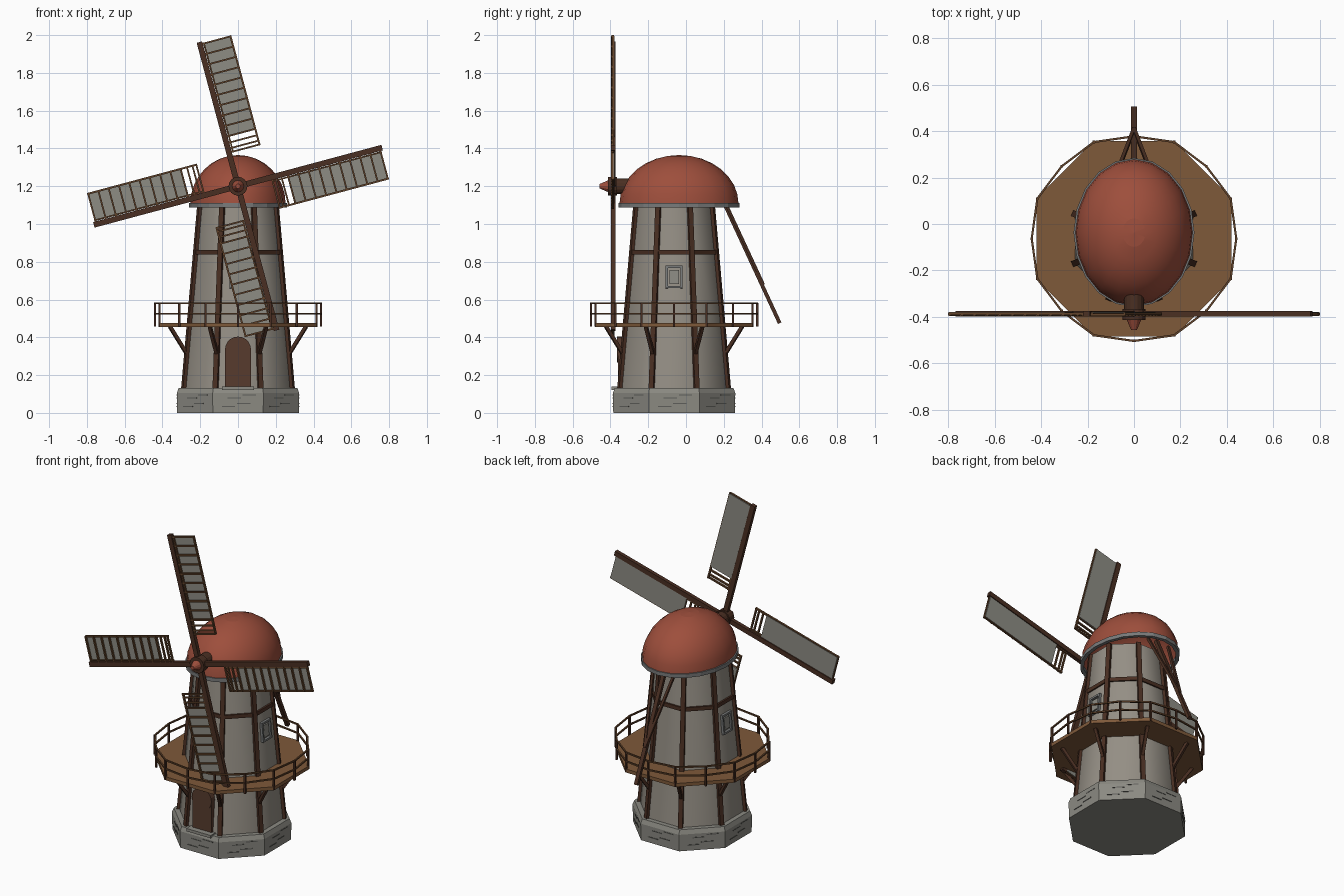
import bpy, bmesh
from math import sin, cos, pi, radians
from mathutils import Vector, Matrix

cube = bpy.data.objects.get("Cube")
if cube:
    bpy.data.objects.remove(cube, do_unlink=True)


def material(name, *rgb):
    m = bpy.data.materials.new(name)
    m.use_nodes = True
    m.diffuse_color = (*rgb, 1)
    m.node_tree.nodes["Principled BSDF"].inputs["Base Color"].default_value = (*rgb, 1)
    return m


wall = material("wall plaster", .30, .275, .235)
stone = material("stone grey", .26, .255, .225)
dark_stone = material("dark stone", .11, .11, .10)
red = material("roof red", .34, .077, .045)
plank = material("plank brown", .21, .10, .042)
beam_mat = material("dark timber", .068, .028, .016)
slat_mat = material("slat brown", .12, .055, .023)
cloth = material("sail cloth", .27, .265, .23)
door_mat = material("door brown", .095, .044, .027)
rim_mat = material("rim grey", .19, .195, .195)

CY = -.063                       # tower axis in y
V = Vector
EIGHTH = pi / 4
CORNER = 1 / cos(pi / 8)


class Part:
    """Collects primitives into one mesh object."""

    def __init__(self):
        self.bm = bmesh.new()

    def beam(self, p, q, w, d, ref):
        p, q = V(p), V(q)
        z = q - p
        side = z.cross(V(ref)).normalized()
        up = z.cross(side).normalized()
        m = Matrix((side * w, up * d, z)).transposed().to_4x4()
        m.translation = (p + q) / 2
        bmesh.ops.create_cube(self.bm, size=1, matrix=m)

    def cone(self, p, q, r1, r2, n, turn=0, caps=True, scale=(1, 1, 1)):
        p, q = V(p), V(q)
        m = (Matrix.Translation((p + q) / 2) @ Matrix.Diagonal((*scale, 1))
             @ (q - p).to_track_quat('Z', 'Y').to_matrix().to_4x4()
             @ Matrix.Rotation(turn, 4, 'Z'))
        bmesh.ops.create_cone(self.bm, cap_ends=caps, segments=n, radius1=r1,
                              radius2=r2, depth=(q - p).length, matrix=m)

    def octagon(self, z0, z1, a0, a1):
        self.cone((0, CY, z0), (0, CY, z1), a0 * CORNER, a1 * CORNER, 8, pi / 8)

    def finish(self, name, mat, smooth=False):
        me = bpy.data.meshes.new(name)
        bmesh.ops.recalc_face_normals(self.bm, faces=self.bm.faces)
        for f in self.bm.faces:
            f.smooth = smooth and abs(f.normal.z) < .995
        self.bm.to_mesh(me)
        self.bm.free()
        me.materials.append(mat)
        ob = bpy.data.objects.new(name, me)
        bpy.context.collection.objects.link(ob)
        return ob


def apothem(z):
    return .285 - .085 * (z - .13) / .97


def polar(a, r, z, u=0):
    """Point at angle a and radius r round the tower, shifted sideways by u."""
    return V((r * cos(a) - u * sin(a), CY + r * sin(a) + u * cos(a), z))


# Stone base with shallow course marks
p = Part()
p.octagon(0, .105, .322, .324)
p.octagon(.105, .132, .324, .314)
p.finish("stone_base", stone)
p = Part()
for i in range(8):
    a = i * EIGHTH
    for z, u in ((.035, -.05), (.05, .03), (.08, -.02), (.095, .06)):
        p.beam(polar(a, .323, z, u - .035), polar(a, .323, z, u + .035),
               .005, .005, polar(a, 1, 0) - V((0, CY, 0)))
p.finish("base_course_marks", dark_stone)
p = Part()
p.beam((-.085, -.365, .13), (.085, -.365, .13), .018, .06, (0, 1, 0))
p.finish("door_step", stone)

# Tapered tower
p = Part()
p.octagon(.13, 1.1, apothem(.13), apothem(1.1))
p.finish("tower_wall", wall, smooth=True)

# Timber frame: corner posts, ring beam and platform braces
posts, ring, braces = Part(), Part(), Part()
for i in range(8):
    a = (i + .5) * EIGHTH
    out = V((cos(a), sin(a), 0))
    posts.beam(polar(a, apothem(.13) * CORNER, .13),
               polar(a, apothem(1.1) * CORNER, 1.1), .027, .024, out)
    r = apothem(.85) * CORNER
    ring.beam(polar(a, r, .85), polar(a + EIGHTH, r, .85), .024, .02,
              V((cos(a + EIGHTH / 2), sin(a + EIGHTH / 2), 0)))
    braces.beam(polar(a, .285, .30), polar(a, .39, .457), .018, .018, out)
posts.finish("corner_posts", beam_mat)
ring.finish("ring_beam", beam_mat)
braces.finish("platform_braces", beam_mat)

# Gallery platform and railing
p = Part()
p.octagon(.455, .477, .42, .42)
p.finish("platform", plank)
rail, rail_posts = Part(), Part()


def rail_point(i, z):
    return polar(i * pi / 8, .44 if i % 2 == 0 else .45, z)


for i in range(16):
    for z in (.525, .58):
        rail.beam(rail_point(i, z), rail_point(i + 1, z), .009, .009, (0, 0, 1))
    rail_posts.beam(rail_point(i, .457), rail_point(i, .583), .011, .011, (1, 0, 0))
rail.finish("railing", slat_mat)
rail_posts.finish("railing_posts", beam_mat)

# Arched door
p = Part()
p.beam((0, -.345, .13), (0, -.345, .335), .136, .03, (0, 1, 0))
p.cone((0, -.32, .335), (0, -.364, .335), .069, .069, 20)
p.finish("door", door_mat)

# Windows on the front and both sides
frames, panes = Part(), Part()
for a in (0, pi, -pi / 2):
    out = V((cos(a), sin(a), 0))

    def on_wall(u, z):
        return polar(a, apothem(z) + .004, z, u)

    for s in (-.039, .039):
        frames.beam(on_wall(s, .66), on_wall(s, .78), .012, .022, out)
    for z in (.666, .774):
        frames.beam(on_wall(-.04, z), on_wall(.04, z), .012, .022, out)
    panes.beam(on_wall(0, .683), on_wall(0, .757), .05, .012, out)
frames.finish("window_frames", rim_mat)
panes.finish("window_panes", stone)

# Domed cap with its rim
p = Part()
bmesh.ops.create_uvsphere(p.bm, u_segments=20, v_segments=16, radius=1,
                          matrix=Matrix.Translation((0, -.037, 1.108))
                          @ Matrix.Diagonal((.252, .315, .257, 1)))
low = [v for v in p.bm.verts if v.co.z < 1.107]
bmesh.ops.delete(p.bm, geom=low, context='VERTS')
p.finish("dome", red, smooth=True)
p = Part()
p.cone((0, -.037, 1.088), (0, -.037, 1.112), .26, .26, 20, caps=False, scale=(1, 1.235, 1))
rim = p.finish("dome_rim", rim_mat)
solid = rim.modifiers.new("thickness", 'SOLIDIFY')
solid.thickness, solid.offset = .022, -1

# Wind shaft, hub and nose
HUB = 1.2
p = Part()
p.cone((0, -.25, HUB), (0, -.365, HUB), .042, .042, 16)
p.cone((0, -.365, HUB), (0, -.412, HUB), .05, .05, 16)
p.finish("wind_shaft", beam_mat)
p = Part()
p.cone((0, -.41, HUB), (0, -.457, HUB), .032, .012, 12)
p.finish("hub_nose", red)

# Four sails, each a spar, a slatted frame and a cloth
spars, slats, sheets = Part(), Part(), Part()
FRONT = (0, 1, 0)
for i in range(4):
    t = radians(105 + 90 * i)
    along, across = V((cos(t), 0, sin(t))), V((sin(t), 0, -cos(t)))

    def sail(s, w, y):
        return V((0, y, HUB)) + along * s + across * w

    spars.beam(sail(0, 0, -.386), sail(.79, 0, -.386), .03, .024, FRONT)
    slats.beam(sail(.18, .167, -.386), sail(.782, .167, -.386), .01, .012, FRONT)
    slats.beam(sail(.18, .022, -.386), sail(.782, .022, -.386), .008, .012, FRONT)
    for s in [.184, .205, .235] + [.27 + .0563 * k for k in range(10)]:
        slats.beam(sail(s, 0, -.39), sail(s, .17, -.39), .009, .012, FRONT)
    sheets.beam(sail(.265, .092, -.38), sail(.778, .092, -.38), .15, .005, FRONT)
spars.finish("sail_spars", beam_mat)
slats.finish("sail_slats", slat_mat)
sheets.finish("sail_cloths", cloth)

# Tail pole with two side struts
p = Part()
p.beam((0, .20, 1.115), (0, .496, .475), .02, .024, (1, 0, 0))
for s in (-1, 1):
    p.beam((s * .075, .215, 1.1), (0, .41, .68), .015, .015, (1, 0, 0))
p.finish("tail_pole", beam_mat)
